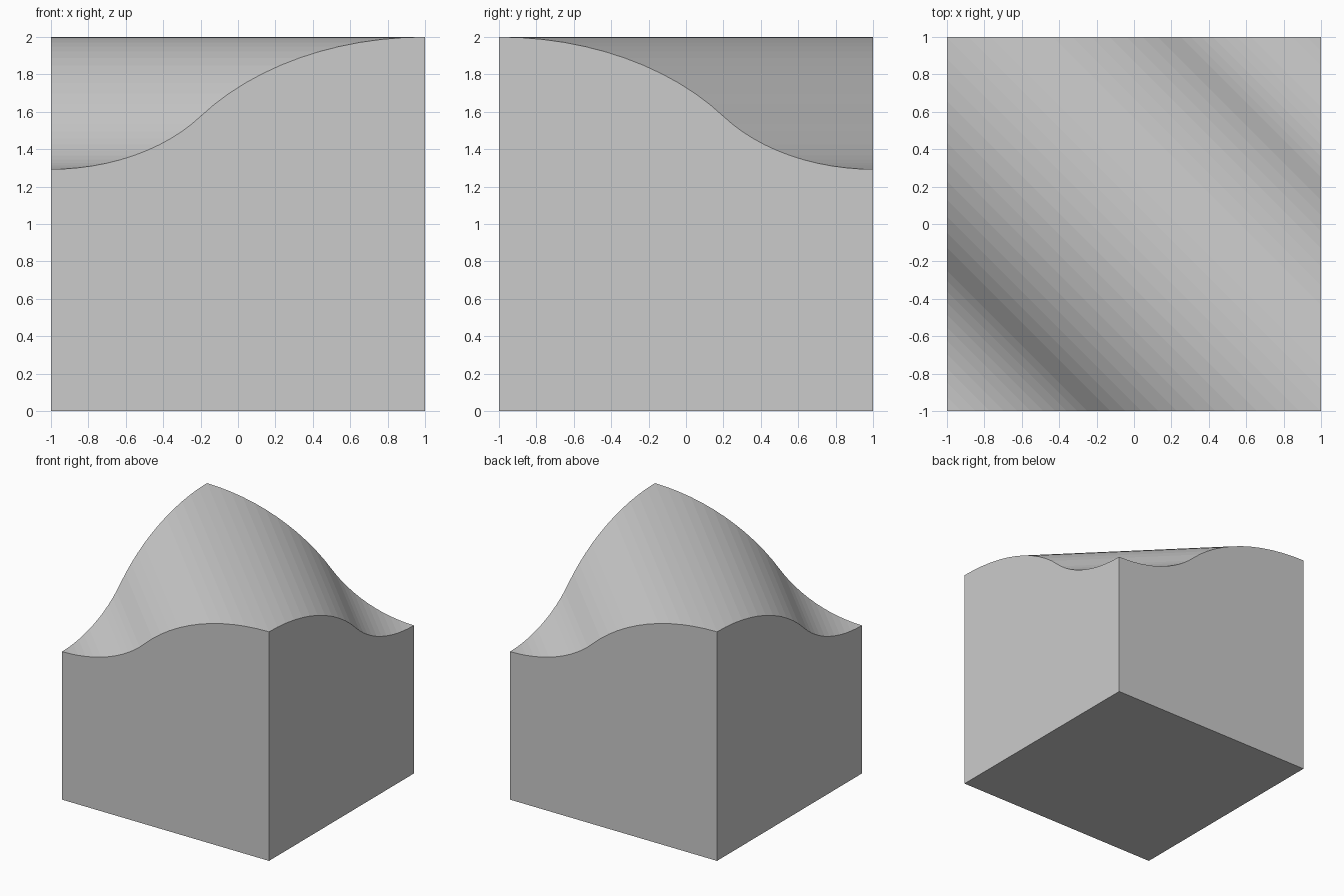
import bpy, bmesh
from math import sin, cos, acos, sqrt
from mathutils import Vector

if "Cube" in bpy.data.objects:
    bpy.data.objects.remove(bpy.data.objects["Cube"])

# Ridge profile: a convex arc flowing tangentially into a concave arc
R2 = sqrt(0.5)             # concave radius (valley)
R1 = 1.5 * R2              # convex radius (ridge)
SWEEP = acos(0.6)          # angle of both arcs
STEPS = 12                 # facets per arc
HALF = sqrt(2)             # distance from ridge to low corner
TOP = 2.0
LOW = TOP - R2

angles = [SWEEP * i / STEPS for i in range(STEPS + 1)]
cuts = [R1 * sin(a) for a in angles] + [HALF - R2 * sin(a) for a in angles[1:-1]]


def height(d):
    """Surface height at distance d from the diagonal ridge."""
    d = min(abs(d), HALF)
    if d <= R1 * sin(SWEEP):
        return TOP - R1 + sqrt(R1 ** 2 - d ** 2)
    return LOW + R2 - sqrt(R2 ** 2 - (HALF - d) ** 2)


# Plain block
bm = bmesh.new()
bmesh.ops.create_cube(bm, size=2)
bmesh.ops.translate(bm, verts=bm.verts, vec=(0, 0, 1))

# Slice only the top face into diagonal strips
across = Vector((1, 1, 0)).normalized()
for d in cuts + [-c for c in cuts[1:]]:
    faces = [f for f in bm.faces if all(v.co.z > 1.9 for v in f.verts)]
    edges = {e for f in faces for e in f.edges}
    verts = {v for f in faces for v in f.verts}
    bmesh.ops.bisect_plane(bm, geom=faces + list(edges) + list(verts), dist=1e-5,
                           plane_co=across * d, plane_no=across)

# Drop the strips onto the curved profile
for v in bm.verts:
    if v.co.z > 1.9:
        v.co.z = height(v.co.dot(across))

bmesh.ops.recalc_face_normals(bm, faces=bm.faces)
mesh = bpy.data.meshes.new("wavy_ridge_block")
bm.to_mesh(mesh)
bm.free()
block = bpy.data.objects.new("wavy_ridge_block", mesh)
bpy.context.collection.objects.link(block)
